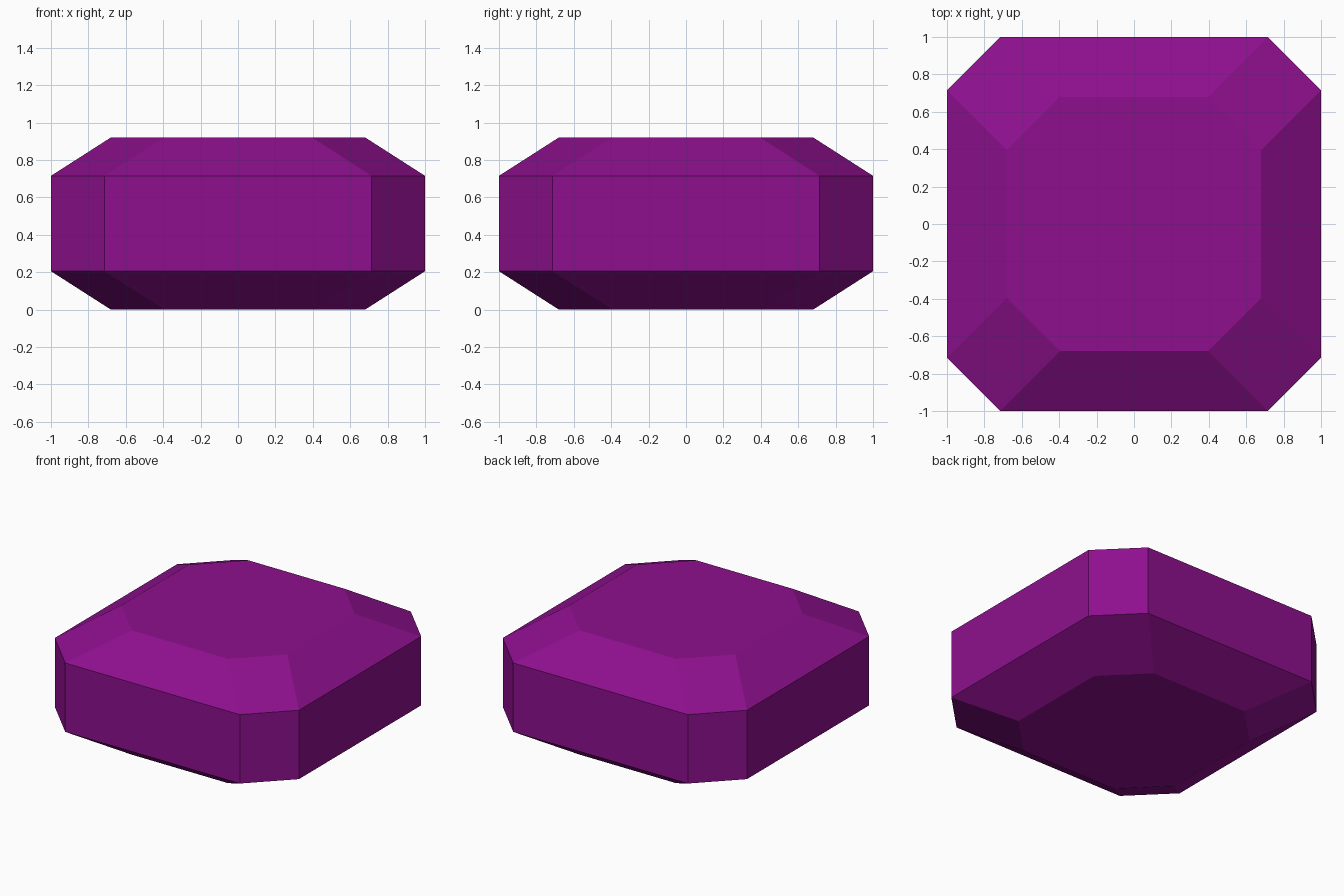
import bpy
import bmesh

cube = bpy.data.objects.get("Cube")
if cube:
    bpy.data.objects.remove(cube, do_unlink=True)

# Single purple colour
purple = bpy.data.materials.new("purple")
purple.use_nodes = True
colour = (0.27, 0.005, 0.27, 1)
purple.diffuse_color = colour
bsdf = next(n for n in purple.node_tree.nodes if n.type == 'BSDF_PRINCIPLED')
bsdf.inputs["Base Color"].default_value = colour


def octagon(bm, half, cut, z):
    """Ring of a square with its four corners cut off."""
    corners = []
    for sx, sy in ((1, 1), (-1, 1), (-1, -1), (1, -1)):
        pair = [(sx * half, sy * cut), (sx * cut, sy * half)]
        corners += pair if sx * sy > 0 else pair[::-1]
    return [bm.verts.new((x, y, z)) for x, y in corners]


# Cut gem: flat base, lower bevel, straight girdle, upper bevel, flat table
bm = bmesh.new()
profile = [(0.68, 0.395, 0), (1, 0.715, 0.205), (1, 0.715, 0.715), (0.68, 0.395, 0.92)]
rings = [octagon(bm, *level) for level in profile]
for low, high in zip(rings, rings[1:]):
    for i in range(len(low)):
        j = (i + 1) % len(low)
        bm.faces.new((low[i], low[j], high[j], high[i]))
bm.faces.new(rings[0][::-1])
bm.faces.new(rings[-1])
bmesh.ops.recalc_face_normals(bm, faces=bm.faces)

mesh = bpy.data.meshes.new("cut_gem")
bm.to_mesh(mesh)
bm.free()
mesh.materials.append(purple)
gem = bpy.data.objects.new("cut_gem", mesh)
bpy.context.collection.objects.link(gem)
